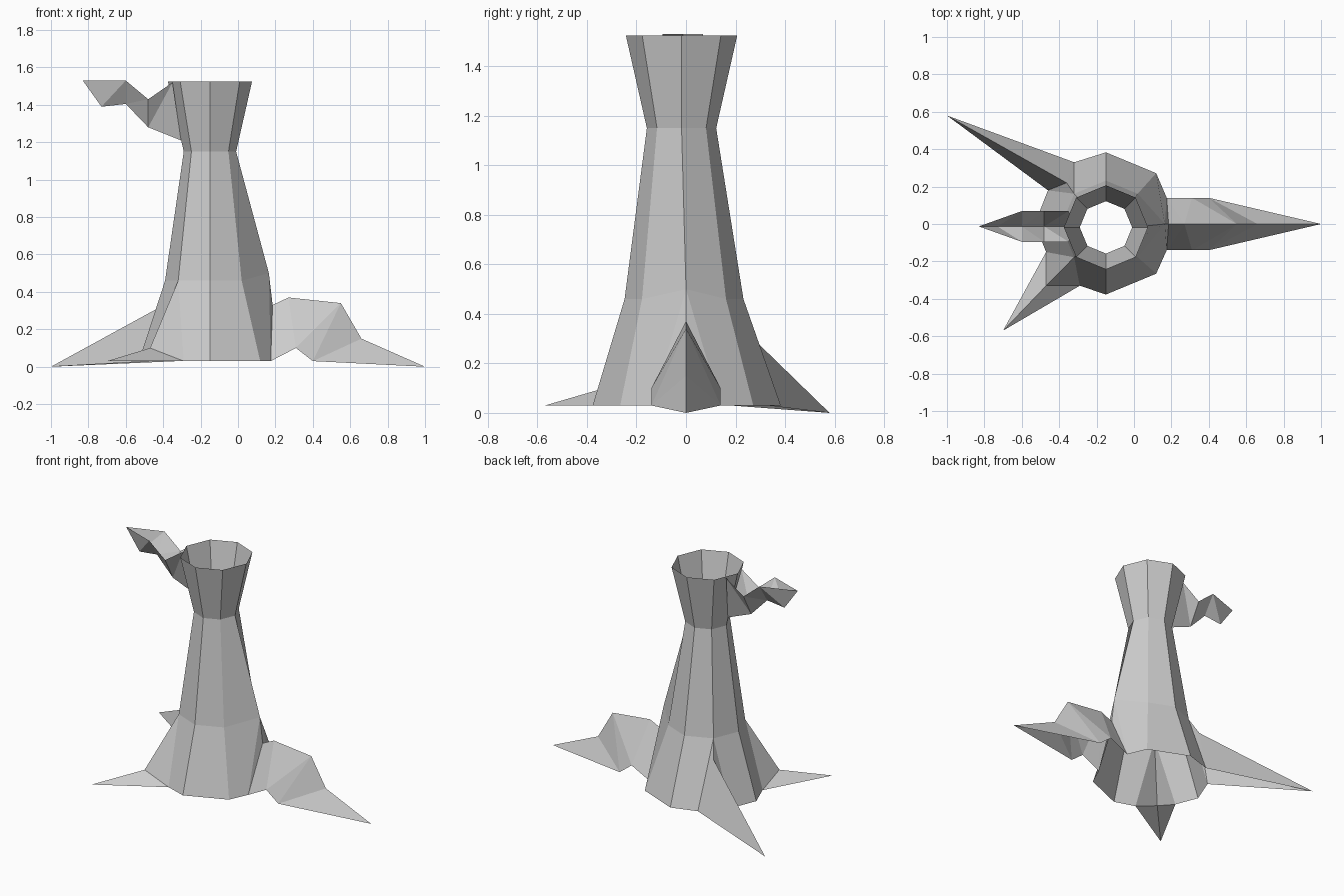
import bpy
import bmesh
from math import cos, sin, pi

cube = bpy.data.objects.get("Cube")
if cube:
    bpy.data.objects.remove(cube)

# Single flat material
bark = bpy.data.materials.new("grey_bark")
bark.use_nodes = True
GREY = (0.6, 0.6, 0.6, 1)
bark.diffuse_color = GREY
bark.node_tree.nodes["Principled BSDF"].inputs["Base Color"].default_value = GREY

CX, BASE = -0.15, 0.03


def make_object(name, faces):
    """Build a flat-shaded shell from faces given as lists of points."""
    bm = bmesh.new()
    for pts in faces:
        bm.faces.new([bm.verts.new(p) for p in pts])
    bmesh.ops.remove_doubles(bm, verts=bm.verts, dist=0.0005)
    bmesh.ops.recalc_face_normals(bm, faces=bm.faces)
    mesh = bpy.data.meshes.new(name)
    bm.to_mesh(mesh)
    bm.free()
    mesh.materials.append(bark)
    obj = bpy.data.objects.new(name, mesh)
    bpy.context.collection.objects.link(obj)
    return obj


def octagon(radius, z, cy):
    return [(CX + radius * cos(k * pi / 4), cy + radius * sin(k * pi / 4), z)
            for k in range(8)]


def gutter(name, ridge, sides, half, cy):
    """Folded sheet: a centre ridge with mirrored side edges, ending in a point."""
    tip = ridge[-1]
    faces = []
    for s in (1, -1):
        mid = [(x, cy, z) for x, z in ridge]
        edge = [(x, cy + s * half, z) for x, z in sides]
        for i in range(len(edge) - 1):
            faces.append([mid[i], mid[i + 1], edge[i]])
            faces.append([mid[i + 1], edge[i + 1], edge[i]])
        faces.append([mid[-3], mid[-2], edge[-1]])
        faces.append([mid[-2], mid[-1], edge[-1]])
    return make_object(name, faces)


# Hollow trunk rings: flared rim, neck, shoulder, ground
rim = octagon(0.225, 1.525, -0.018)
neck = octagon(0.14, 1.15, -0.018)
shoulder = octagon(0.24, 0.46, -0.008)
shoulder[0] = (0.165, 0, 0.5)
ground = octagon(0.38, BASE, 0.003)

# Sector: (root apex, base corner before it, base corner after it)
roots = {
    0: ((0.185, 0, 0.33), (0.175, -0.14, BASE), (0.175, 0.14, BASE)),
    3: ((-0.36, 0.22, 0.35), (-0.32, 0.33, BASE), (-0.46, 0.18, BASE)),
    5: ((-0.47, -0.33, 0.10), (-0.47, -0.15, BASE), (-0.29, -0.33, BASE)),
}

trunk = []
for k in range(8):
    n = (k + 1) % 8
    trunk.append([rim[k], rim[n], neck[n], neck[k]])
    trunk.append([neck[k], neck[n], shoulder[n], shoulder[k]])
    low_k = roots[k][2] if k in roots else ground[k]
    low_n = roots[n][1] if n in roots else ground[n]
    trunk.append([shoulder[k], shoulder[n], low_n, low_k])
for k, (apex, before, after) in roots.items():
    trunk.append([shoulder[k], apex, before])
    trunk.append([shoulder[k], after, apex])
make_object("trunk", trunk)

# Pointed roots, open underneath
for name, k, tip in (("back_right_root", 3, (-1, 0.58, 0)),
                     ("front_right_root", 5, (-0.7, -0.57, BASE))):
    apex, before, after = roots[k]
    make_object(name, [[apex, tip, before], [apex, after, tip]])

# Large knuckled root
gutter("left_root",
       [(0.185, 0.33), (0.27, 0.37), (0.55, 0.34), (0.66, 0.15), (1, 0)],
       [(0.175, BASE), (0.31, 0.10), (0.40, BASE)], 0.14, 0)

# Broken branch, open on top
gutter("branch",
       [(-0.305, 1.21), (-0.48, 1.28), (-0.60, 1.405), (-0.73, 1.39), (-0.83, 1.53)],
       [(-0.35, 1.52), (-0.48, 1.43), (-0.60, 1.53)], 0.082, -0.013)
